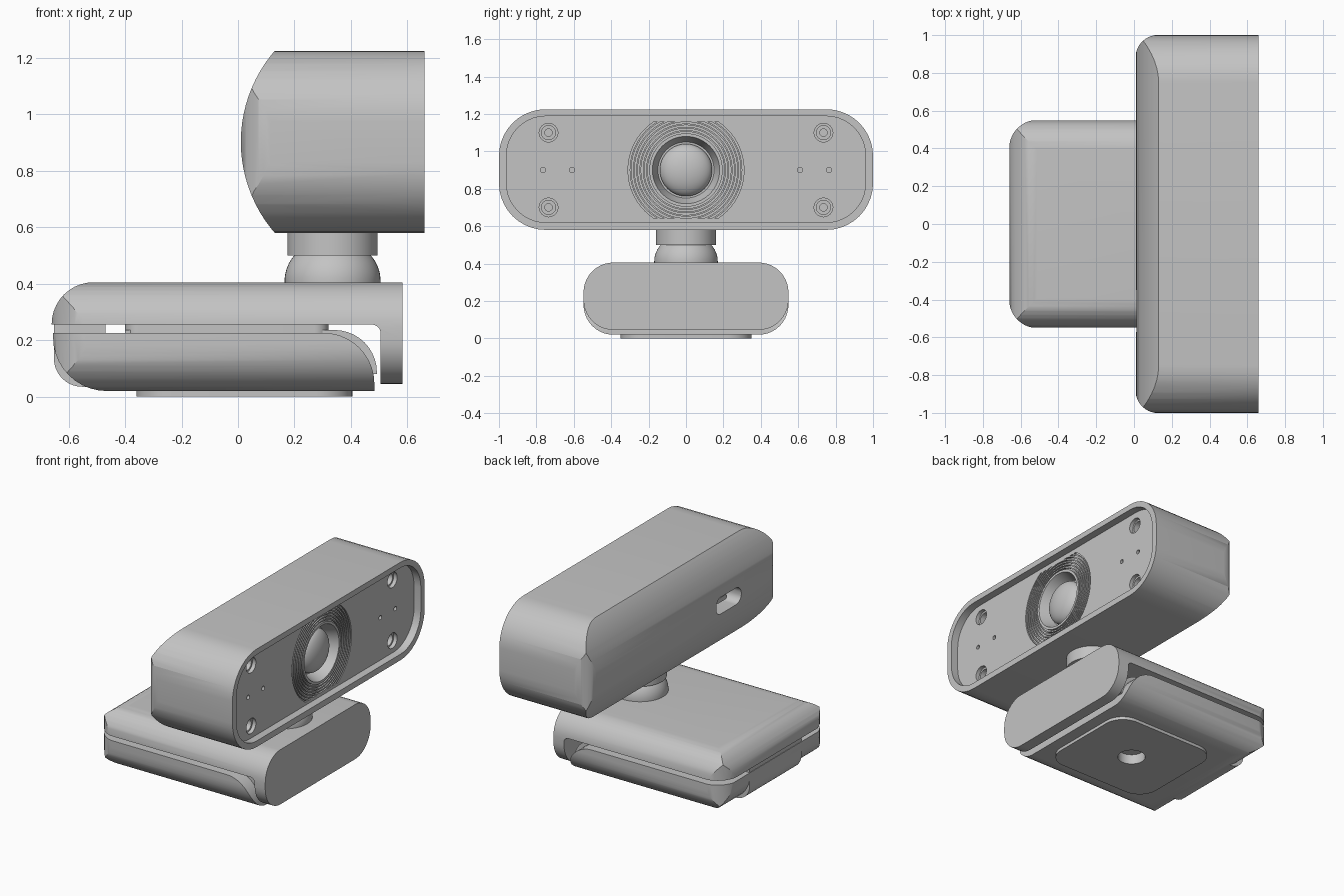
import bpy, bmesh, math
from mathutils import Vector

if "Cube" in bpy.data.objects:
    bpy.data.objects.remove(bpy.data.objects["Cube"])

grey = bpy.data.materials.new("plain grey")
grey.use_nodes = True
grey.diffuse_color = (0.55, 0.55, 0.55, 1)
grey.node_tree.nodes["Principled BSDF"].inputs["Base Color"].default_value = (0.55, 0.55, 0.55, 1)


def finish(name, bm):
    bmesh.ops.recalc_face_normals(bm, faces=bm.faces)
    mesh = bpy.data.meshes.new(name)
    bm.to_mesh(mesh)
    bm.free()
    mesh.materials.append(grey)
    ob = bpy.data.objects.new(name, mesh)
    bpy.context.collection.objects.link(ob)
    return ob


def fillet(corners, steps=10):
    """Polygon from (a, b, radius) corners."""
    out = []
    for i, (a, b, r) in enumerate(corners):
        p = Vector((a, b))
        if r == 0:
            out.append(p)
            continue
        u = (Vector(corners[i - 1][:2]) - p).normalized()
        v = (Vector(corners[(i + 1) % len(corners)][:2]) - p).normalized()
        half = u.angle(v) / 2
        c = p + (u + v).normalized() * r / math.sin(half)
        s, e = p + u * r / math.tan(half) - c, p + v * r / math.tan(half) - c
        a0 = math.atan2(s.y, s.x)
        turn = (math.atan2(e.y, e.x) - a0 + math.pi) % math.tau - math.pi
        for k in range(steps + 1):
            t = a0 + turn * k / steps
            out.append(c + Vector((math.cos(t), math.sin(t))) * r)
    return out


def round_rect(a0, a1, b0, b1, r):
    return fillet([(a0, b0, r), (a1, b0, r), (a1, b1, r), (a0, b1, r)])


def prism(name, points, axis, lo, hi):
    """Extrude a 2D outline along x, y or z."""
    place = {"x": lambda p, d: (d, p[0], p[1]),
             "y": lambda p, d: (p[0], d, p[1]),
             "z": lambda p, d: (p[0], p[1], d)}[axis]
    bm = bmesh.new()
    low = [bm.verts.new(place(p, lo)) for p in points]
    high = [bm.verts.new(place(p, hi)) for p in points]
    bm.faces.new(low)
    bm.faces.new(high)
    for i in range(len(points)):
        bm.faces.new((low[i - 1], low[i], high[i], high[i - 1]))
    return finish(name, bm)


def lathe(name, profile, centre, axis, steps=48, closed=False):
    """Spin (radius, height) points around a line parallel to x or z."""
    bm = bmesh.new()
    c = Vector(centre)
    d = Vector((1, 0, 0)) if axis == "x" else Vector((0, 0, 1))
    side = Vector((0, 1, 0))
    vs = [bm.verts.new(c + side * r + d * h) for r, h in profile]
    es = [bm.edges.new(pair) for pair in zip(vs, vs[1:])]
    if closed:
        es.append(bm.edges.new((vs[-1], vs[0])))
    bmesh.ops.spin(bm, geom=vs + es, cent=c, axis=d, angle=math.tau, steps=steps)
    bmesh.ops.remove_doubles(bm, verts=bm.verts, dist=0.0001)
    return finish(name, bm)


def boolean(ob, tool, op="DIFFERENCE"):
    m = ob.modifiers.new("cut", "BOOLEAN")
    m.operation, m.solver, m.object = op, "EXACT", tool
    bpy.context.view_layer.objects.active = ob
    bpy.ops.object.modifier_apply(modifier=m.name)
    bpy.data.objects.remove(tool)


# Camera head: domed back, rounded ends
mid, face = 0.9025, 0.61
arc = [(0.503 - 0.493 * math.cos(t), mid + 0.493 * math.sin(t))
       for t in (math.radians(-46 + 92 * k / 24) for k in range(25))]
head = prism("camera_head", [(0.66, 0.5)] + arc[:1] + arc[1:] + [(0.66, 1.3)], "y", -1.1, 1.1)
boolean(head, prism("outline", round_rect(-1, 1, 0.58, 1.225, 0.25), "x", -0.2, 0.9), "INTERSECT")
plan = fillet([(0.008, -1.001, 0.12), (0.9, -1.001, 0), (0.9, 1.001, 0), (0.008, 1.001, 0.12)])
boolean(head, prism("plan", plan, "z", 0.3, 1.5), "INTERSECT")

# Recessed front panel
boolean(head, prism("recess", round_rect(-0.96, 0.96, 0.62, 1.188, 0.21), "x", face, 0.8))

# Clipped concentric grooves around the lens
for k in range(7):
    r = 0.196 + 0.0175 * k
    groove = lathe("groove", [(r, face - 0.012), (r + 0.009, face - 0.012),
                              (r + 0.009, face + 0.02), (r, face + 0.02)],
                   (0, 0, 0.9), "x", 64, True)
    clip = prism("clip", [(-0.5, 0.64), (0.5, 0.64), (0.5, 1.16), (-0.5, 1.16)], "x", 0.5, 0.7)
    boolean(groove, clip, "INTERSECT")
    boolean(head, groove)

# Lens well and lens
boolean(head, lathe("well", [(0, 0.53), (0.15, 0.53), (0.18, face), (0.18, 0.64), (0, 0.64)],
                    (0, 0, 0.9), "x", 64))
dome = [(0.14 * math.cos(t), 0.545 + 0.07 * math.sin(t))
        for t in (math.pi / 2 * k / 12 for k in range(13))]
lens = lathe("lens", [(0, 0.5), (0.14, 0.5)] + dome, (0, 0, 0.9), "x", 64)

# Stepped screw holes and small pin holes
for s in (-1, 1):
    for z in (0.70, 1.10):
        boolean(head, lathe("screw_hole", [(0, 0.5), (0.02, 0.5), (0.02, 0.54), (0.038, 0.54),
                                           (0.038, 0.585), (0.05, 0.585), (0.05, 0.63), (0, 0.63)],
                            (0, s * 0.735, z), "x", 32))
    for y in (0.61, 0.765):
        boolean(head, lathe("pin_hole", [(0, 0.57), (0.014, 0.57), (0.014, 0.63), (0, 0.63)],
                            (0, s * y, 0.9), "x", 16))

# Cable port in the back
boolean(head, prism("port", round_rect(-0.59, -0.33, 0.845, 0.955, 0.05), "x", -0.1, 0.12))
plug = prism("port_contact", round_rect(-0.51, -0.41, 0.885, 0.915, 0.01), "x", 0.06, 0.15)

# Swivel neck
neck = lathe("neck", [(0, 0.48), (0.16, 0.48), (0.16, 0.6), (0, 0.6)], (0.335, 0, 0), "z")
neck.location.z = 0.02
joint = [(0.17 * math.cos(t), 0.41 + 0.15 * math.sin(t))
         for t in (math.radians(5 * k) for k in range(9))]
ball = lathe("ball_joint", [(0, 0.38), (0.17, 0.38)] + joint + [(0, joint[-1][1])],
             (0.335, 0, 0), "z")

# Clip top: slab with a downturned front lip
side = fillet([(-0.66, 0.255, 0), (0.505, 0.255, 0.03), (0.505, -0.1, 0), (0.582, -0.1, 0),
               (0.582, 0.405, 0), (-0.66, 0.405, 0.148)])
clip_top = prism("clip_top", side, "y", -0.8, 0.8)
base_plan = fillet([(-0.661, -0.551, 0.15), (0.9, -0.551, 0), (0.9, 0.551, 0), (-0.661, 0.551, 0.15)])
boolean(clip_top, prism("section", round_rect(-0.548, 0.548, 0.045, 0.4055, 0.16), "x", -1, 1), "INTERSECT")
boolean(clip_top, prism("plan", base_plan, "z", -0.3, 0.8), "INTERSECT")

# Lower jaw with rounded ends
side = fillet([(-0.655, 0.226, 0), (-0.655, 0.02, 0.19), (0.483, 0.02, 0), (0.483, 0.226, 0.18)])
jaw = prism("lower_jaw", side, "y", -0.8, 0.8)
boolean(jaw, prism("section", round_rect(-0.548, 0.548, 0.0195, 0.6, 0.16), "x", -1, 1), "INTERSECT")
boolean(jaw, prism("plan", base_plan, "z", -0.3, 0.8), "INTERSECT")

# Inner core and filler plate between the jaws
core = prism("jaw_core", fillet([(-0.4, 0.08, 0), (0.492, 0.08, 0), (0.492, 0.236, 0.15), (-0.4, 0.236, 0)]),
             "y", -0.46, 0.46)
filler = prism("jaw_pad", round_rect(-0.4, 0.32, -0.47, 0.47, 0.05), "z", 0.2, 0.26)

# Hinge block at the back
hinge = prism("hinge", fillet([(-0.652, 0.27, 0), (-0.652, 0.035, 0.1), (-0.47, 0.035, 0), (-0.47, 0.27, 0)]),
              "y", -0.27, 0.27)

# Foot pad with a threaded socket
pad = prism("foot_pad", round_rect(-0.36, 0.405, -0.35, 0.35, 0.13), "z", 0, 0.03)
for part in (pad, jaw):
    boolean(part, lathe("socket", [(0, -0.05), (0.085, -0.05), (0.085, 0.065), (0, 0.065)],
                        (0.02, 0, 0), "z", 24))

# Smooth curved surfaces, keep hard edges
bpy.ops.object.select_all(action="DESELECT")
for ob in (head, lens, plug, neck, ball, clip_top, jaw, core, filler, hinge, pad):
    ob.select_set(True)
    bpy.context.view_layer.objects.active = ob
bpy.ops.object.shade_smooth_by_angle(angle=math.radians(30))
